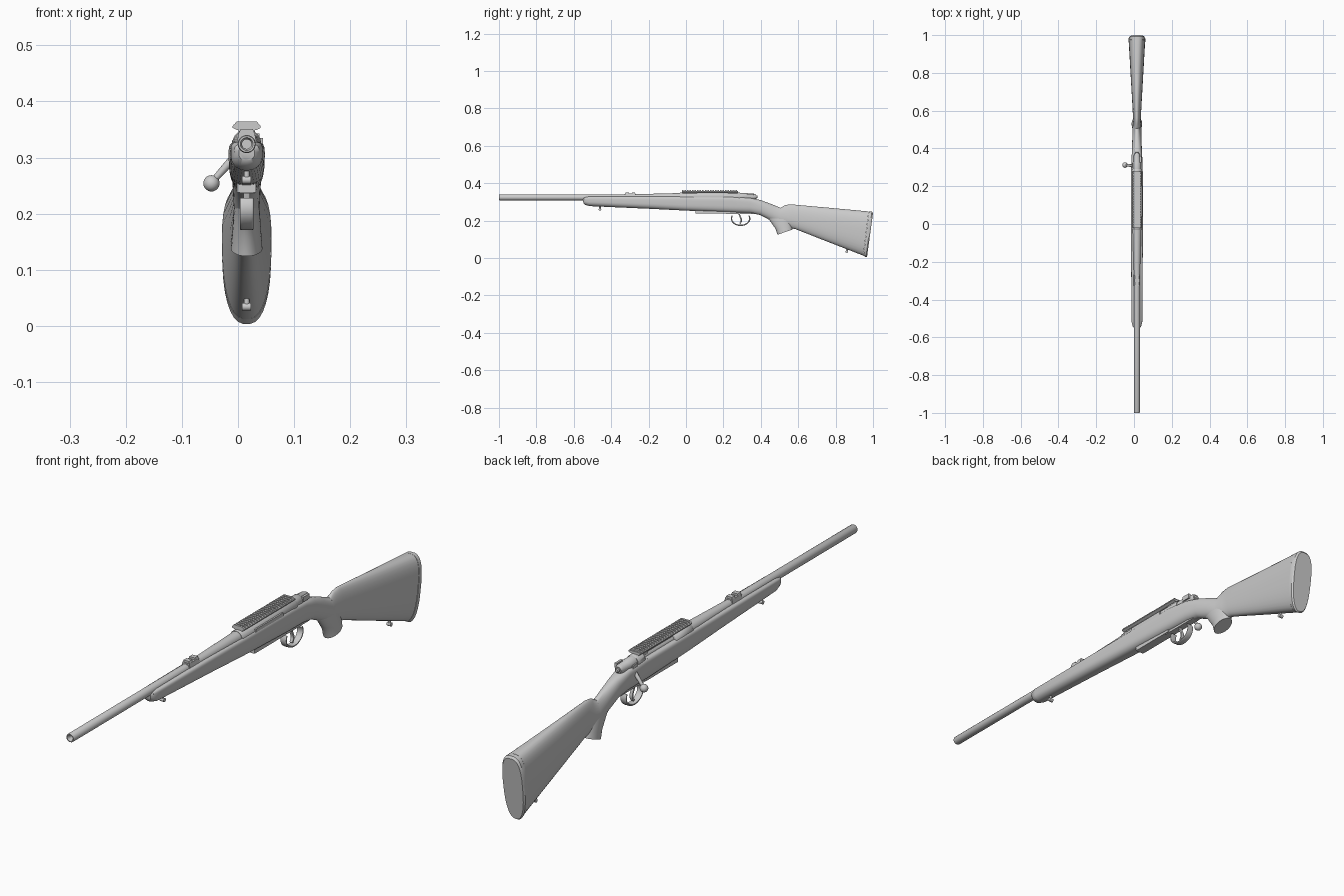
import bpy, bmesh, math
from mathutils import Vector

if "Cube" in bpy.data.objects:
    bpy.data.objects.remove(bpy.data.objects["Cube"])

CX, BZ = 0.0155, 0.324   # centre plane of the rifle, bore height


def finish(name, bm, angle=35):
    bmesh.ops.recalc_face_normals(bm, faces=bm.faces)
    me = bpy.data.meshes.new(name)
    bm.to_mesh(me)
    bm.free()
    ob = bpy.data.objects.new(name, me)
    bpy.context.collection.objects.link(ob)
    bpy.ops.object.select_all(action='DESELECT')
    ob.select_set(True)
    bpy.context.view_layer.objects.active = ob
    bpy.ops.object.shade_smooth_by_angle(angle=math.radians(angle))
    return ob


def skin(name, rings, angle=35):
    bm = bmesh.new()
    vs = [[bm.verts.new(p) for p in r] for r in rings]
    n = len(rings[0])
    for a, b in zip(vs, vs[1:]):
        for i in range(n):
            j = (i + 1) % n
            bm.faces.new((a[i], a[j], b[j], b[i]))
    bm.faces.new(vs[0])
    bm.faces.new(vs[-1])
    return finish(name, bm, angle)


def loft(name, sections, n=32, angle=35):
    """section: top y,z, bottom y,z, half width top/bottom, squareness top/bottom"""
    rings = []
    for ty, tz, by, bz, wt, wb, et, eb in sections:
        ring = []
        for i in range(n):
            t = 2 * math.pi * (i + 0.5) / n
            c, s = math.cos(t), math.sin(t)
            e = et if s > 0 else eb
            s2 = math.copysign(abs(s) ** e, s)
            k = (s2 + 1) / 2
            x = (wb + (wt - wb) * k) * math.copysign(abs(c) ** e, c)
            ring.append((CX + x, by + (ty - by) * k, bz + (tz - bz) * k))
        rings.append(ring)
    return skin(name, rings, angle)


def lathe(name, prof, z=BZ, n=32):
    return skin(name, [[(CX + r * math.cos(2 * math.pi * i / n), y,
                         z + r * math.sin(2 * math.pi * i / n)) for i in range(n)]
                       for r, y in prof])


def rod(name, a, b, r0, r1, n=16):
    a, b = Vector(a), Vector(b)
    q = (b - a).to_track_quat('Z', 'Y')
    ang = [2 * math.pi * i / n for i in range(n)]
    return skin(name, [[p + q @ Vector((r * math.cos(t), r * math.sin(t), 0)) for t in ang]
                       for p, r in ((a, r0), (b, r1))])


def prism(name, section, spans):
    """extrude an x,z section along one or more y spans"""
    bm = bmesh.new()
    for y0, y1 in spans:
        a = [bm.verts.new((CX + x, y0, z)) for x, z in section]
        b = [bm.verts.new((CX + x, y1, z)) for x, z in section]
        bm.faces.new(a)
        bm.faces.new(b)
        for i in range(len(a)):
            j = (i + 1) % len(a)
            bm.faces.new((a[i], a[j], b[j], b[i]))
    return finish(name, bm, 20)


def box(name, x0, x1, y0, y1, z0, z1):
    return prism(name, [(x0, z0), (x1, z0), (x1, z1), (x0, z1)], [(y0, y1)])


def strip(name, path, th, hw):
    """flat bar following a y,z path"""
    secs = []
    for i, p in enumerate(path):
        a, b = Vector(path[max(i - 1, 0)]), Vector(path[min(i + 1, len(path) - 1)])
        d = (b - a).normalized() * th / 2
        secs.append((p[0] - d.y, p[1] + d.x, p[0] + d.y, p[1] - d.x, hw, hw, .4, .4))
    return loft(name, secs, 16)


# stock: forend, receiver bed, wrist and butt
loft("stock", [
    (-.551, .318, -.549, .295, .014, .014, .6, .9),
    (-.545, .324, -.540, .284, .023, .021, .5, .9),
    (-.520, .328, -.515, .277, .029, .027, .4, .9),
    (-.200, .329, -.200, .263, .031, .030, .4, .8),
    (.000, .329, .000, .253, .033, .031, .4, .7),
    (.250, .328, .250, .243, .033, .029, .4, .7),
    (.340, .322, .340, .240, .030, .027, .5, .8),
    (.400, .309, .395, .230, .026, .026, .8, .9),
    (.460, .287, .455, .200, .024, .025, 1, 1),
    (.505, .268, .510, .170, .021, .025, 1, 1),
    (.530, .283, .555, .160, .015, .024, 1, 1),
    (.560, .287, .585, .154, .018, .024, 1, .9),
    (.750, .270, .750, .089, .033, .029, .9, .8),
    (.977, .249, .948, .012, .046, .040, .7, .8)])
loft("butt_pad", [
    (.978, .249, .949, .012, .0465, .0415, .7, .8),
    (.994, .248, .962, .003, .0465, .0415, .7, .8),
    (1.00, .240, .968, .006, .042, .037, .7, .8)])
loft("pistol_grip", [
    (.535, .265, .395, .240, .016, .016, 1, 1),
    (.555, .215, .446, .202, .023, .023, 1, 1),
    (.566, .175, .479, .155, .026, .026, 1, 1),
    (.569, .152, .489, .124, .028, .028, 1, 1)])

# barrel with hollow muzzle
lathe("barrel", [(.0085, -.95), (.0085, -.992), (.0115, -1.0), (.0145, -1.0), (.016, -.997),
                 (.016, -.31), (.018, -.22), (.023, -.03), (.023, .0)])

# receiver with ejection port on the bolt side
receiver = lathe("receiver", [(.024, -.032), (.026, -.029), (.026, .285), (.024, .29)])
cutter = box("port_cutter", -.05, -.009, .07, .25, .325, .3445)
cutter.hide_render = True
cutter.hide_viewport = True
mod = receiver.modifiers.new("port", 'BOOLEAN')
mod.object = cutter
mod.solver = 'EXACT'
box("receiver_side_ledge", .01, .029, .04, .20, .318, .335)

# bolt, shroud, safety and handle
lathe("bolt_body", [(.016, .02), (.016, .30)])
lathe("bolt_shroud", [(.021, .286), (.021, .325), (.018, .33), (.017, .362), (.012, .374)], BZ + .003)
lathe("cocking_piece", [(.008, .37), (.008, .379), (.005, .382)], BZ + .003)
box("safety_lever", .014, .023, .325, .36, .325, .343)
box("bolt_handle_root", -.026, -.008, .298, .322, .305, .33)
rod("bolt_handle", (CX - .018, .308, .305), (-.0455, .312, .257), .008, .0055)
bm = bmesh.new()
bmesh.ops.create_uvsphere(bm, u_segments=24, v_segments=14, radius=.0145)
finish("bolt_knob", bm, 60).location = (-.0473, .312, .254)

# slotted sight rail
prism("rail_base", [(-.016, .335), (.016, .335), (.014, .352), (-.014, .352)],
      [(-.02, .06), (.225, .275)])
prism("rail_body", [(-.017, .349), (.017, .349), (.025, .353), (.025, .356),
                    (.023, .3585), (-.023, .3585), (-.025, .356), (-.025, .353)], [(-.022, .277)])
pitch = .299 / 22
prism("rail_teeth", [(-.023, .358), (.023, .358), (.018, .364), (-.018, .364)],
      [(-.022 + i * pitch, -.022 + (i + .6) * pitch) for i in range(22)])

# sight base on the barrel
lathe("sight_band", [(.0175, -.328), (.0175, -.268)])
prism("sight_base", [(-.017, .33), (.017, .33), (.014, .344), (-.014, .344)], [(-.326, -.27)])
prism("sight_bumps", [(-.014, .343), (.014, .343), (.011, .351), (-.011, .351)],
      [(-.324, -.306), (-.29, -.272)])

# bottom metal, guard and trigger
box("floor_plate", -.017, .017, .05, .235, .238, .256)
box("guard_plate", -.013, .013, .215, .375, .2355, .25)
arc = [math.radians(155 + 230 * i / 20) for i in range(21)]
strip("trigger_guard", [(.292 + .049 * math.cos(t), .211 + .037 * math.sin(t)) for t in arc], .007, .012)
strip("trigger", [(.283, .245), (.287, .225), (.295, .208), (.295, .195), (.288, .184)], .008, .006)

# sling studs
for name, y, z in (("front_sling_stud", -.46, .276), ("rear_sling_stud", .86, .05)):
    rod(name + "_post", (CX, y, z + .008), (CX, y, z - .012), .005, .005)
    rod(name + "_head", (CX - .008, y, z - .016), (CX + .008, y, z - .016), .007, .007)
